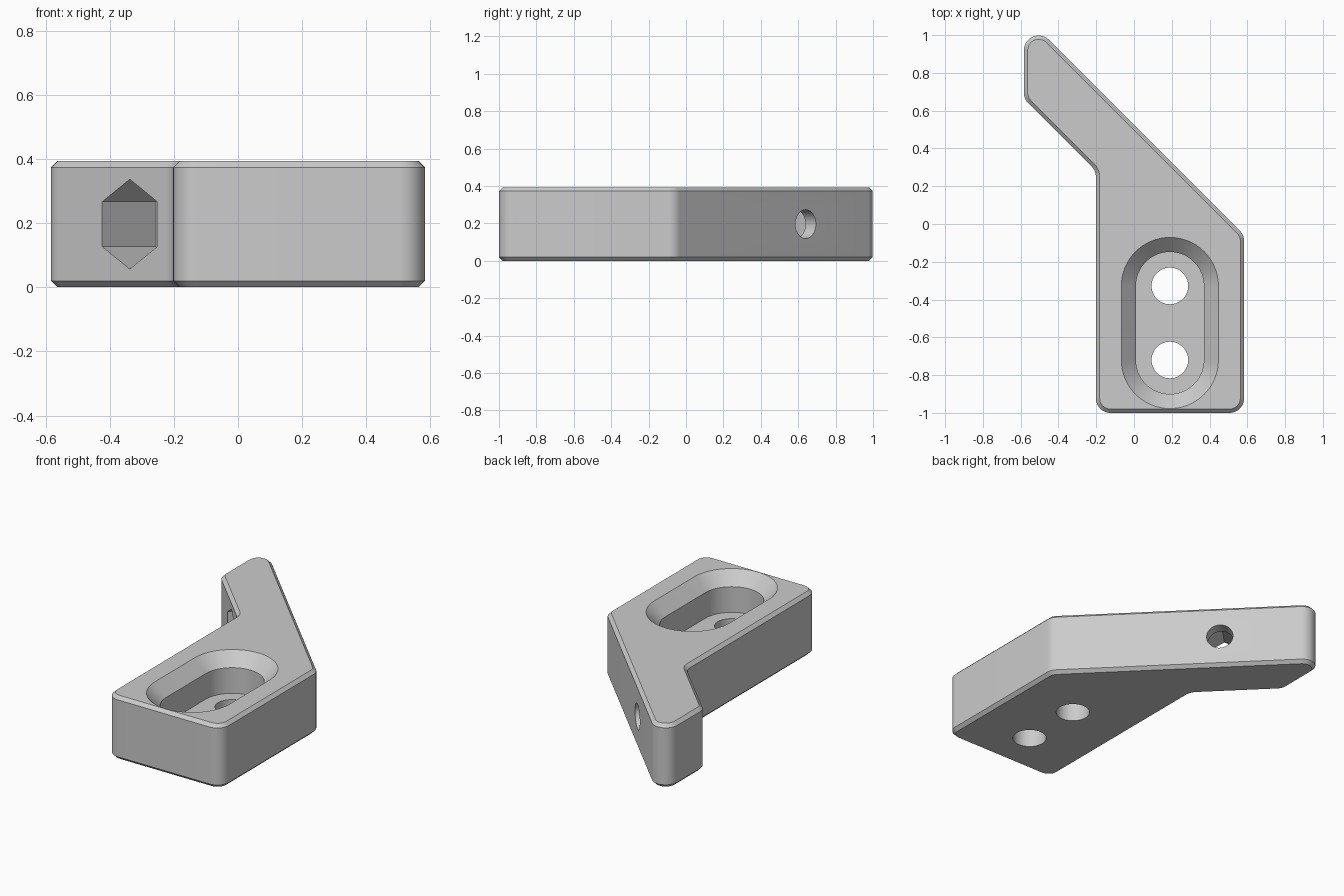
import bpy, bmesh, math
from mathutils import Matrix, Vector

cube = bpy.data.objects.get("Cube")
if cube:
    bpy.data.objects.remove(cube)

HEIGHT, CHAMFER, FILLET, SEGS = 0.393, 0.02, 0.078, 16
SLOT_X, HOLE_YS = 0.19, (-0.72, -0.328)

grey = bpy.data.materials.new("plain_grey")
grey.use_nodes = True
grey.diffuse_color = (0.6, 0.6, 0.6, 1)
grey.node_tree.nodes["Principled BSDF"].inputs["Base Color"].default_value = (0.6, 0.6, 0.6, 1)


def loft(name, rings, matrix=Matrix()):
    """Closed solid through (outline, z) rings of equal point count."""
    bm = bmesh.new()
    loops = [[bm.verts.new(matrix @ Vector((p[0], p[1], z))) for p in pts] for pts, z in rings]
    bm.faces.new(loops[0])
    bm.faces.new(loops[-1])
    for low, high in zip(loops, loops[1:]):
        for i in range(len(low)):
            j = (i + 1) % len(low)
            bm.faces.new((low[i], low[j], high[j], high[i]))
    bmesh.ops.recalc_face_normals(bm, faces=bm.faces)
    mesh = bpy.data.meshes.new(name)
    bm.to_mesh(mesh)
    bm.free()
    mesh.materials.append(grey)
    obj = bpy.data.objects.new(name, mesh)
    bpy.context.collection.objects.link(obj)
    return obj


def filleted(corners, inset):
    """Counter-clockwise outline with rounded corners, moved inwards."""
    pts = [Vector(c) for c in corners]
    out = []
    for i, p in enumerate(pts):
        d1 = (p - pts[i - 1]).normalized()
        d2 = (pts[(i + 1) % len(pts)] - p).normalized()
        n1, n2 = Vector((-d1.y, d1.x)), Vector((-d2.y, d2.x))
        turn = math.atan2(d1.x * d2.y - d1.y * d2.x, d1.dot(d2))
        s = math.copysign(1, turn)
        centre = p + s * FILLET * (n1 + n2) / (1 + n1.dot(n2))
        for k in range(SEGS + 1):
            n = Matrix.Rotation(turn * k / SEGS, 2) @ n1
            out.append(centre - n * s * (FILLET - s * inset))
    return out


def circle(r, n=48, x=0, y=0):
    return [(x + r * math.cos(math.tau * i / n), y + r * math.sin(math.tau * i / n)) for i in range(n)]


def stadium(r, n=32):
    """Slot outline around the two screw holes."""
    return [(SLOT_X + r * math.cos(a), y + r * math.sin(a))
            for y, start in ((HOLE_YS[1], 0), (HOLE_YS[0], math.pi))
            for a in (start + math.pi * i / n for i in range(n + 1))]


# Bracket body with chamfered top and bottom rims
corners = [(-0.202, -1), (0.583, -1), (0.583, -0.058), (-0.583, 1.108), (-0.583, 0.663), (-0.202, 0.282)]
body = loft("bracket_body", [
    (filleted(corners, CHAMFER), 0), (filleted(corners, 0), CHAMFER),
    (filleted(corners, 0), HEIGHT - CHAMFER), (filleted(corners, CHAMFER), HEIGHT)])

# Countersunk slot and its two screw holes
cutters = [loft("slot_cutter", [(stadium(0.18), 0.157), (stadium(0.18), HEIGHT - 0.077),
                                (stadium(0.257), HEIGHT), (stadium(0.257), HEIGHT + 0.1)])]
for y in HOLE_YS:
    ring = circle(0.097, x=SLOT_X, y=y)
    cutters.append(loft("screw_hole_cutter", [(ring, -0.1), (ring, 0.25)]))

# Nut pocket and bolt hole straight through the arm, local x pointing up
axis, up = Vector((1, 1, 0)).normalized(), Vector((0, 0, 1))
frame = Matrix((up, axis.cross(up), axis)).transposed().to_4x4()
frame.translation = (-0.3375, 0.4175, HEIGHT / 2)
cutters.append(loft("bolt_hole_cutter", [(circle(0.077), 0.1), (circle(0.077), 0.5)], frame))
cutters.append(loft("nut_pocket_cutter", [(circle(0.14, 6), -0.1), (circle(0.14, 6), 0.236)], frame))

bpy.ops.object.select_all(action='DESELECT')
bpy.context.view_layer.objects.active = body
body.select_set(True)
for cutter in cutters:
    cutter.hide_render = True
    mod = body.modifiers.new(cutter.name, 'BOOLEAN')
    mod.operation, mod.solver, mod.object = 'DIFFERENCE', 'EXACT', cutter
    bpy.ops.object.modifier_apply(modifier=mod.name)
for cutter in cutters:
    bpy.data.objects.remove(cutter)

bpy.ops.object.shade_smooth_by_angle(angle=math.radians(20))
